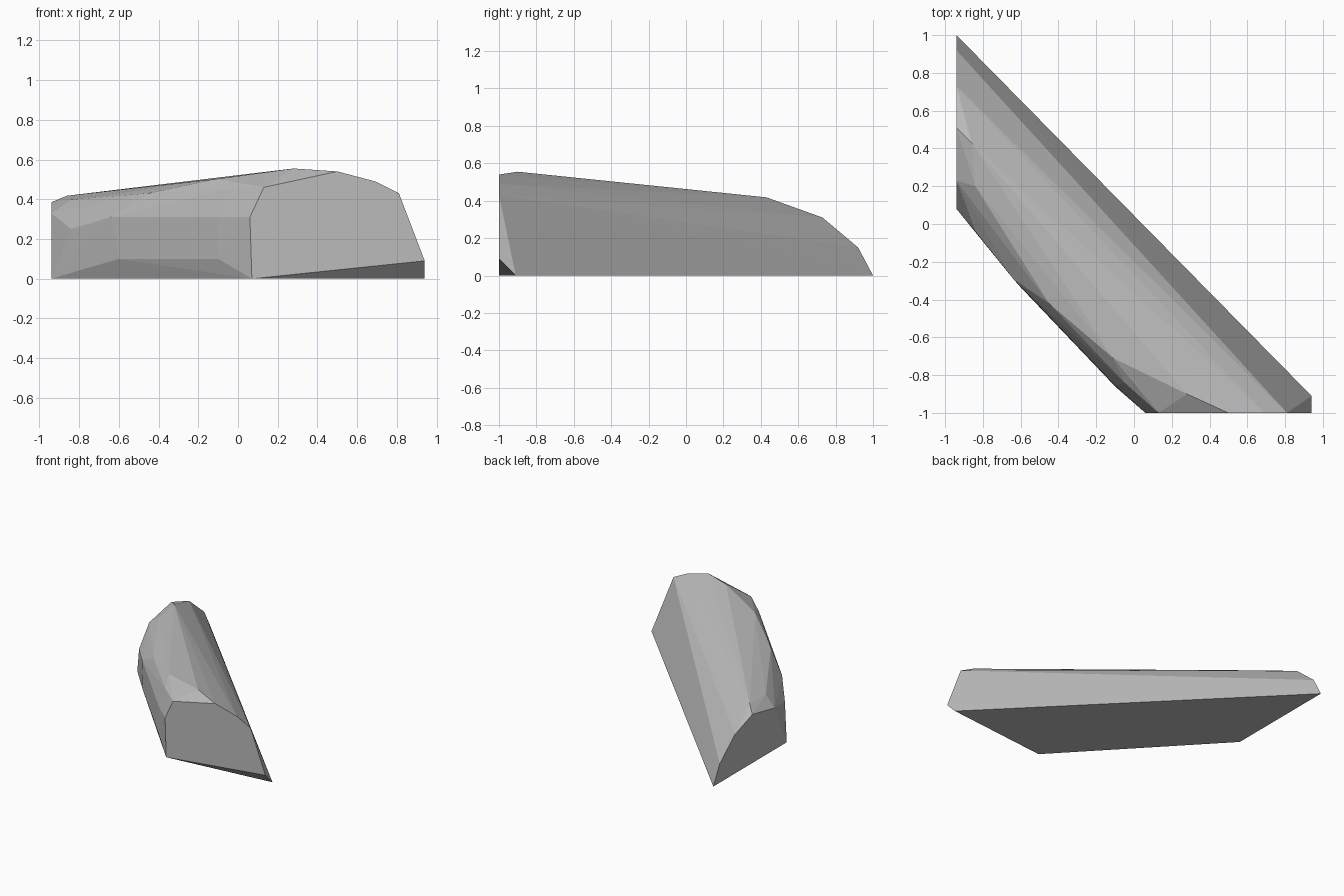
import bpy
import bmesh

if "Cube" in bpy.data.objects:
    bpy.data.objects.remove(bpy.data.objects["Cube"])

# Stone grey
grey = bpy.data.materials.new("stone_grey")
grey.diffuse_color = (0.5, 0.5, 0.5, 1)
grey.use_nodes = True
grey.node_tree.nodes["Principled BSDF"].inputs["Base Color"].default_value = grey.diffuse_color

# Left cut end (plane x = -0.94): y, z
left_end = [(1, 0), (0.92, 0.15), (0.73, 0.31), (0.51, 0.385), (0.23, 0.33), (0.08, 0)]
# Front cut end (plane y = -1): x, z
front_end = [(0.07, 0), (0.06, 0.31), (0.13, 0.46), (0.5, 0.54),
             (0.69, 0.49), (0.81, 0.43), (0.94, 0.09)]
# Chipped corner, ridge, shoulder and bulging flank
body = [(0.94, -0.91, 0),
        (-0.86, 0.43, 0.418), (0.28, -0.9, 0.555), (-0.11, -0.71, 0.502),
        (-0.84, 0.2, 0.398), (-0.45, -0.42, 0.43), (-0.05, -0.84, 0.452),
        (-0.84, -0.04, 0.25), (-0.64, -0.29, 0.31), (-0.1, -0.855, 0.31),
        (-0.6, -0.335, 0.1), (-0.1, -0.86, 0.1)]

points = [(-0.94, y, z) for y, z in left_end]
points += [(x, -1, z) for x, z in front_end] + body

# Faceted block wrapped around the key points
bm = bmesh.new()
for p in points:
    bm.verts.new(p)
hull = bmesh.ops.convex_hull(bm, input=bm.verts)
bmesh.ops.delete(bm, geom=[v for v in bm.verts if not v.link_faces], context='VERTS')
bmesh.ops.dissolve_limit(bm, angle_limit=0.01, verts=bm.verts, edges=bm.edges)
bmesh.ops.recalc_face_normals(bm, faces=bm.faces)
mesh = bpy.data.meshes.new("rock_block")
bm.to_mesh(mesh)
bm.free()
mesh.materials.append(grey)
rock = bpy.data.objects.new("rock_block", mesh)
bpy.context.collection.objects.link(rock)
